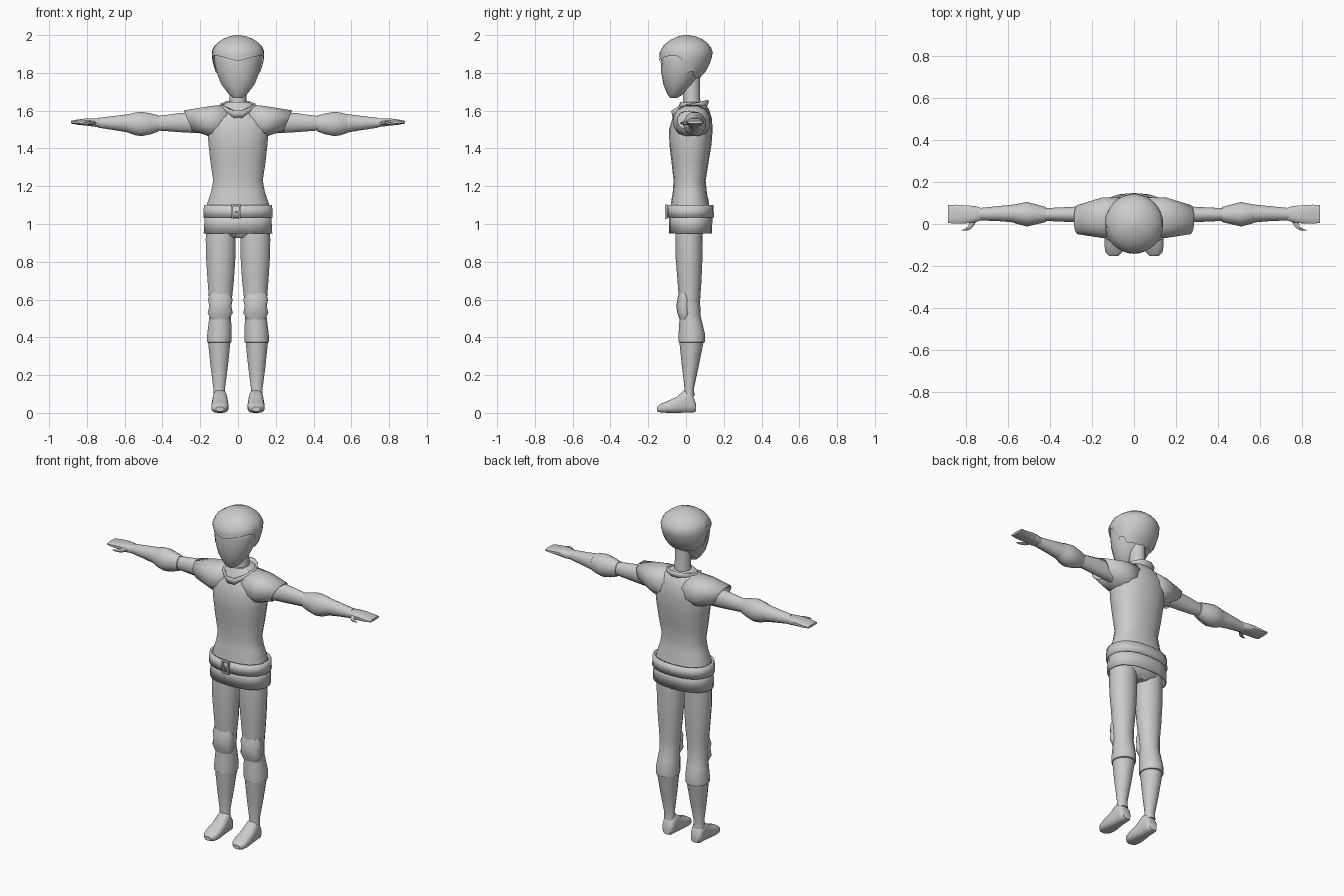
import bpy, bmesh
from math import sin, cos, pi, radians, copysign


def finish(name, bm, mirror=False, thick=0, angle=40):
    bmesh.ops.recalc_face_normals(bm, faces=bm.faces)
    me = bpy.data.meshes.new(name)
    bm.to_mesh(me)
    bm.free()
    ob = bpy.data.objects.new(name, me)
    bpy.context.collection.objects.link(ob)
    if thick:
        ob.modifiers.new("Thickness", "SOLIDIFY").thickness = thick
    if mirror:
        ob.modifiers.new("Mirror", "MIRROR")
    bpy.ops.object.select_all(action="DESELECT")
    ob.select_set(True)
    bpy.context.view_layer.objects.active = ob
    bpy.ops.object.shade_smooth_by_angle(angle=radians(angle))
    return ob


def skin(bm, rows):
    for r, s in zip(rows, rows[1:]):
        n = len(r)
        for i in range(n):
            j = (i + 1) % n
            bm.faces.new((r[i], r[j], s[j], s[i]))


def loft(name, rings, axis="z", n=14, p=2.0, caps=(True, True), shear=None, **kw):
    """Rings are (position, a0, a1, b0, b1): extents in the two other axes."""
    bm = bmesh.new()
    rows = []
    for k, (t, a0, a1, b0, b1) in enumerate(rings):
        row = []
        for i in range(n):
            w = 2 * pi * (i + 0.5) / n
            c, s = (copysign(abs(f) ** (2 / p), f) for f in (cos(w), sin(w)))
            a = (a0 + a1) / 2 + c * (a1 - a0) / 2
            b = (b0 + b1) / 2 + s * (b1 - b0) / 2
            q = t + (shear(k, c, s) if shear else 0)
            co = {"z": (a, b, q), "x": (q, a, b), "y": (a, q, b)}[axis]
            row.append(bm.verts.new(co))
        rows.append(row)
    skin(bm, rows)
    for use, row in zip(caps, (rows[0], rows[-1])):
        if use:
            bm.faces.new(row)
    return finish(name, bm, **kw)


def interp(table, z):
    for u, v in zip(table, table[1:]):
        if z <= v[0]:
            f = max(0, (z - u[0]) / (v[0] - u[0]))
            return [x + (y - x) * f for x, y in zip(u, v)]
    return table[-1]


def sym(z, r, y0, y1):
    return (z, -r, r, y0, y1)


# Face and neck
loft("face", [sym(1.668, .025, -.085, -.045), sym(1.69, .052, -.10, -.01), sym(1.74, .09, -.12, .04),
              sym(1.80, .114, -.131, .08), sym(1.86, .127, -.134, .11), sym(1.91, .128, -.13, .115),
              sym(1.96, .09, -.09, .09)], n=18)
loft("neck", [sym(1.58, .055, -.025, .085), sym(1.66, .045, -.015, .075), sym(1.80, .045, -.02, .075)])

# Hair cap: profile swept round the head, lower edge changes with the angle
profile = [(1.77, .10, -.08, .07), (1.80, .118, -.11, .10), (1.86, .135, -.142, .132),
           (1.91, .141, -.14, .142), (1.95, .122, -.115, .125), (1.98, .08, -.075, .085),
           (1.995, .04, -.035, .045), (2.0, .012, -.01, .012)]
edge = [(0, 1.862), (38, 1.885), (66, 1.895), (82, 1.87), (90, 1.79), (108, 1.82), (122, 1.775), (180, 1.77)]
bm = bmesh.new()
levels = []
N, K = 32, 9
for k in range(K + 1):
    row = []
    for i in range(N):
        w = 360 * i / N
        z0 = interp(edge, min(w, 360 - w))[1]
        f = k / K
        z = z0 + (2.0 - z0) * (1 - (1 - f) ** 1.6)
        _, r, y0, y1 = interp(profile, z)
        a = radians(w)
        y = -cos(a) * (-y0 if cos(a) > 0 else y1)
        row.append(bm.verts.new((r * sin(a), y, z)))
    levels.append(row)
skin(bm, levels)
bm.faces.new(levels[-1])
finish("hair_cap", bm)

# Torso, short sleeves and collar
loft("tunic", [sym(1.04, .17, -.085, .13), sym(1.11, .165, -.08, .122), sym(1.17, .144, -.07, .11),
               sym(1.23, .133, -.066, .104), sym(1.33, .148, -.077, .12), sym(1.42, .158, -.088, .135),
               sym(1.50, .165, -.09, .141), sym(1.56, .155, -.072, .137), sym(1.61, .115, -.045, .12),
               sym(1.645, .06, -.03, .095)], n=18, p=2.3)
loft("sleeve", [(.05, -.06, .13, 1.45, 1.638), (.15, -.07, .13, 1.46, 1.626), (.265, -.05, .092, 1.495, 1.603)],
     axis="x", n=12, p=2.3, caps=(False, False), mirror=True, thick=.006,
     shear=lambda k, c, s: .022 * s if k == 2 else 0)
loft("collar", [sym(1.595, .072, -.06, .10), sym(1.635, .085, -.072, .115)], n=12, caps=(False, False),
     thick=.012, shear=lambda k, c, s: .022 * s - (.012 if abs(c) < .3 and s < 0 else 0))

# Belt, buckle, skirt and hips
loft("skirt", [sym(.95, .184, -.09, .138), sym(1.06, .178, -.09, .14)], n=18, p=2.3,
     caps=(False, False), thick=.008)
loft("belt", [sym(1.035, .186, -.102, .148), sym(1.10, .183, -.10, .145)], n=18, p=2.3,
     caps=(False, False), thick=.012)
loft("hips", [sym(.925, .05, -.03, .07), sym(.96, .15, -.06, .10), sym(1.05, .165, -.08, .12)], p=2.3)
bm = bmesh.new()
for x, z, w, h in ((-.03, 1.065, .008, .076), (.01, 1.065, .008, .076), (-.01, 1.099, .048, .008),
                   (-.01, 1.031, .048, .008), (.0, 1.065, .03, .006)):
    vs = bmesh.ops.create_cube(bm, size=1)["verts"]
    bmesh.ops.scale(bm, vec=(w, .014, h), verts=vs)
    bmesh.ops.translate(bm, vec=(x, -.105, z), verts=vs)
finish("buckle", bm)

# Arms: upper arm, elbow flare, forearm gauntlet, hand and thumb
loft("upper_arm", [(.14, .0, .09, 1.475, 1.59), (.30, .008, .083, 1.484, 1.59), (.43, .014, .076, 1.494, 1.572)],
     axis="x", n=12, mirror=True)
loft("elbow_cuff", [(.42, .008, .082, 1.488, 1.577), (.465, -.003, .095, 1.472, 1.588),
                    (.51, -.014, .107, 1.463, 1.596), (.545, -.005, .1, 1.468, 1.592), (.59, .01, .09, 1.485, 1.58)],
     axis="x", n=12, mirror=True)
loft("gauntlet", [(.575, .006, .094, 1.482, 1.584), (.65, .013, .086, 1.495, 1.574), (.74, .016, .077, 1.509, 1.563)],
     axis="x", n=12, mirror=True)
loft("hand", [(.72, .02, .075, 1.512, 1.56), (.755, .008, .086, 1.514, 1.56), (.80, .002, .09, 1.52, 1.56),
              (.85, .0, .093, 1.525, 1.553), (.885, .004, .092, 1.532, 1.546)],
     axis="x", n=12, p=2.8, mirror=True)
loft("thumb", [(.02, .745, .785, 1.522, 1.548), (-.012, .765, .79, 1.524, 1.544), (-.022, .775, .805, 1.526, 1.542),
               (-.03, .79, .825, 1.529, 1.538)], axis="y", n=8, mirror=True)

# Legs, knee pads, boots and feet
loft("leg", [(1.0, .012, .168, -.055, .09), (.92, .01, .173, -.056, .088), (.82, .012, .171, -.055, .087),
             (.70, .02, .163, -.045, .082), (.60, .031, .155, -.038, .075), (.52, .036, .152, -.034, .076),
             (.47, .034, .158, -.036, .088), (.41, .033, .165, -.04, .102), (.375, .034, .166, -.04, .1),
             (.37, .045, .155, -.03, .085)], mirror=True)
loft("knee_pad", [(.635, .04, .15, -.038, .02), (.60, .027, .161, -.046, .03), (.565, .034, .153, -.052, .036),
                  (.53, .026, .162, -.046, .03), (.495, .045, .145, -.034, .02)], mirror=True)
loft("boot_shaft", [(.385, .038, .161, -.036, .095), (.25, .052, .147, -.022, .068),
                    (.13, .068, .131, -.008, .042), (.09, .065, .132, -.012, .045)], mirror=True)
loft("foot", [(.052, .07, .12, .008, .05), (.04, .06, .13, .002, .085), (.02, .058, .133, .0, .122),
              (-.01, .056, .135, .0, .12), (-.05, .052, .139, .0, .085), (-.10, .049, .142, .0, .062),
              (-.135, .056, .136, .002, .048), (-.153, .075, .118, .008, .032)],
     axis="y", n=16, p=2.8, mirror=True)
